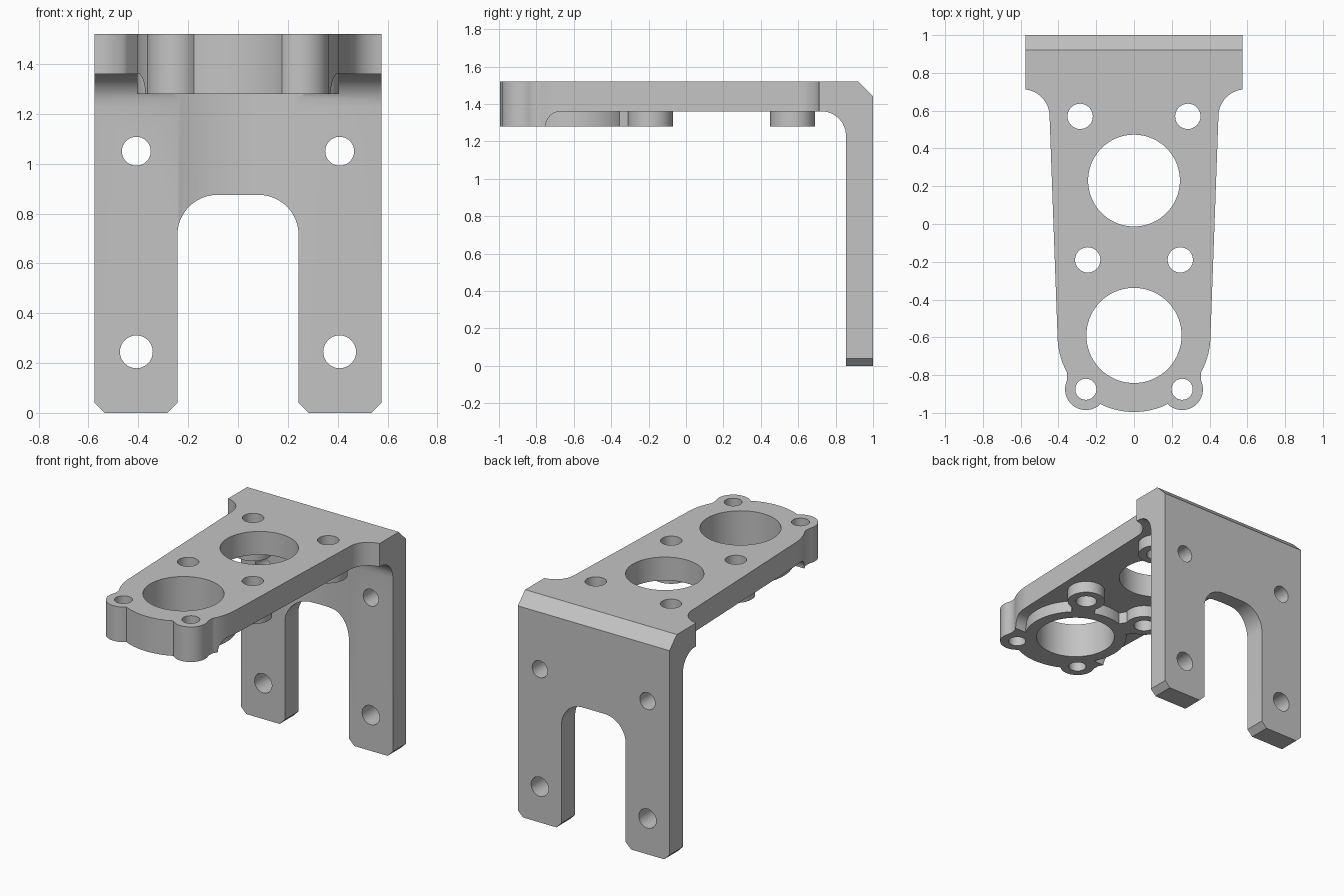
import bpy, bmesh
from math import sin, cos, radians, atan2, hypot
from mathutils import Vector

if "Cube" in bpy.data.objects:
    bpy.data.objects.remove(bpy.data.objects["Cube"])

PLATE_TOP, PLATE_LOW, PAD_LOW = 1.52, 1.36, 1.28


def arc(cx, cy, r, a, b, n=12):
    """Points along an arc from angle a to angle b in degrees."""
    angles = [radians(a + (b - a) * i / n) for i in range(n + 1)]
    return [(cx + r * cos(t), cy + r * sin(t)) for t in angles]


def mirrored(half):
    """Close a right-hand half outline across x = 0."""
    return half + [(-x, v) for x, v in reversed(half) if abs(x) > 1e-5]


def prism(name, points, axis, lo, hi):
    """Extrude a flat outline along one axis."""
    place = {"x": lambda u, v, w: Vector((w, u, v)),
             "y": lambda u, v, w: Vector((u, w, v)),
             "z": lambda u, v, w: Vector((u, v, w))}[axis]
    bm = bmesh.new()
    face = bm.faces.new([bm.verts.new(place(u, v, lo)) for u, v in points])
    new = bmesh.ops.extrude_face_region(bm, geom=[face])["geom"]
    bmesh.ops.translate(bm, vec=place(0, 0, hi - lo),
                        verts=[e for e in new if isinstance(e, bmesh.types.BMVert)])
    bmesh.ops.recalc_face_normals(bm, faces=bm.faces[:])
    mesh = bpy.data.meshes.new(name)
    bm.to_mesh(mesh)
    bm.free()
    obj = bpy.data.objects.new(name, mesh)
    bpy.context.collection.objects.link(obj)
    return obj


def cylinder(name, u, v, r, axis, lo, hi, n=48):
    return prism(name, arc(u, v, r, 0, 360, n)[:-1], axis, lo, hi)


def combine(body, tool, operation):
    """Apply a boolean and discard the tool."""
    mod = body.modifiers.new(operation, "BOOLEAN")
    mod.operation, mod.solver, mod.object = operation, "EXACT", tool
    bpy.context.view_layer.objects.active = body
    bpy.ops.object.modifier_apply(modifier=mod.name)
    bpy.data.objects.remove(tool)


# Side profile: top plate, front pad, filleted corner and upright
side = [(-1.1, PLATE_TOP), (-1.1, PAD_LOW)]
side += arc(-0.67, PAD_LOW, 0.08, 180, 90)
side += arc(0.725, 1.23, 0.13, 90, 0)
side += [(0.855, -0.1), (1, -0.1), (1, 1.44), (0.92, PLATE_TOP)]
bracket = prism("mounting_bracket", side, "x", -0.7, 0.7)

# Plan outline: rounded nose, ears, tapering sides, flared back
nose_y = -0.59
plan = arc(0, nose_y, 0.405, -90, -67)
plan += arc(0.255, -0.875, 0.11, -135, 25, 20)
plan += arc(0, nose_y, 0.405, -29, 0)
plan += arc(0.59, 0.57, 0.143, 180, 96)
plan += [(0.7, 0.712), (0.7, 1.1)]
combine(bracket, prism("plan", mirrored(plan), "z", -0.2, 1.7), "INTERSECT")

# Front outline: two chamfered legs around a round-cornered slot
front = [(0, 0.875)] + arc(0.083, 0.715, 0.16, 90, 0)
front += [(0.243, 0.04), (0.283, 0), (0.535, 0), (0.575, 0.04), (0.575, 1.6)]
combine(bracket, prism("front", mirrored(front), "y", -1.2, 1.2), "INTERSECT")

# Shallow curved clearance in the inner face of the upright
combine(bracket, cylinder("clearance", 0, 0.23, 0.67, "z", 0.6, PAD_LOW, 128),
        "DIFFERENCE")

# Raised ring and bosses under the plate
boss_top = 1.42
combine(bracket, cylinder("ring", 0, nose_y, 0.33, "z", PAD_LOW, boss_top, 64), "UNION")
for s in (-1, 1):
    bx, by = s * 0.245, -0.19
    length = hypot(bx, by - nose_y)
    along = Vector((bx, by - nose_y)) / length
    across = Vector((-along.y, along.x)) * 0.075
    start, end = Vector((0, nose_y)) + along * 0.28, Vector((bx, by))
    web = [start - across, end - across, end + across, start + across]
    combine(bracket, prism("web", [tuple(p) for p in web], "z", PAD_LOW, boss_top), "UNION")
    for x, y in ((bx, by), (s * 0.285, 0.57)):
        combine(bracket, cylinder("boss", x, y, 0.12, "z", PAD_LOW, boss_top), "UNION")

# Large bores and screw holes through the plate
for y, r in ((0.23, 0.243), (nose_y, 0.252)):
    combine(bracket, cylinder("bore", 0, y, r, "z", 1.1, 1.7, 72), "DIFFERENCE")
for s in (-1, 1):
    for x, y, r in ((0.285, 0.57, 0.067), (0.245, -0.19, 0.067), (0.255, -0.875, 0.056)):
        combine(bracket, cylinder("hole", s * x, y, r, "z", 1.1, 1.7, 32), "DIFFERENCE")
    # Screw holes through the legs
    for z, r in ((1.05, 0.058), (0.245, 0.066)):
        combine(bracket, cylinder("hole", s * 0.408, z, r, "y", 0.7, 1.2, 32), "DIFFERENCE")

# Plain grey finish
grey = bpy.data.materials.new("plain_grey")
grey.use_nodes = True
colour = (0.55, 0.55, 0.55, 1)
grey.diffuse_color = colour
grey.node_tree.nodes["Principled BSDF"].inputs["Base Color"].default_value = colour
bracket.data.materials.clear()
bracket.data.materials.append(grey)
for face in bracket.data.polygons:
    face.material_index = 0

bpy.ops.object.select_all(action="DESELECT")
bracket.select_set(True)
bpy.context.view_layer.objects.active = bracket
bpy.ops.object.shade_smooth_by_angle(angle=radians(30))
